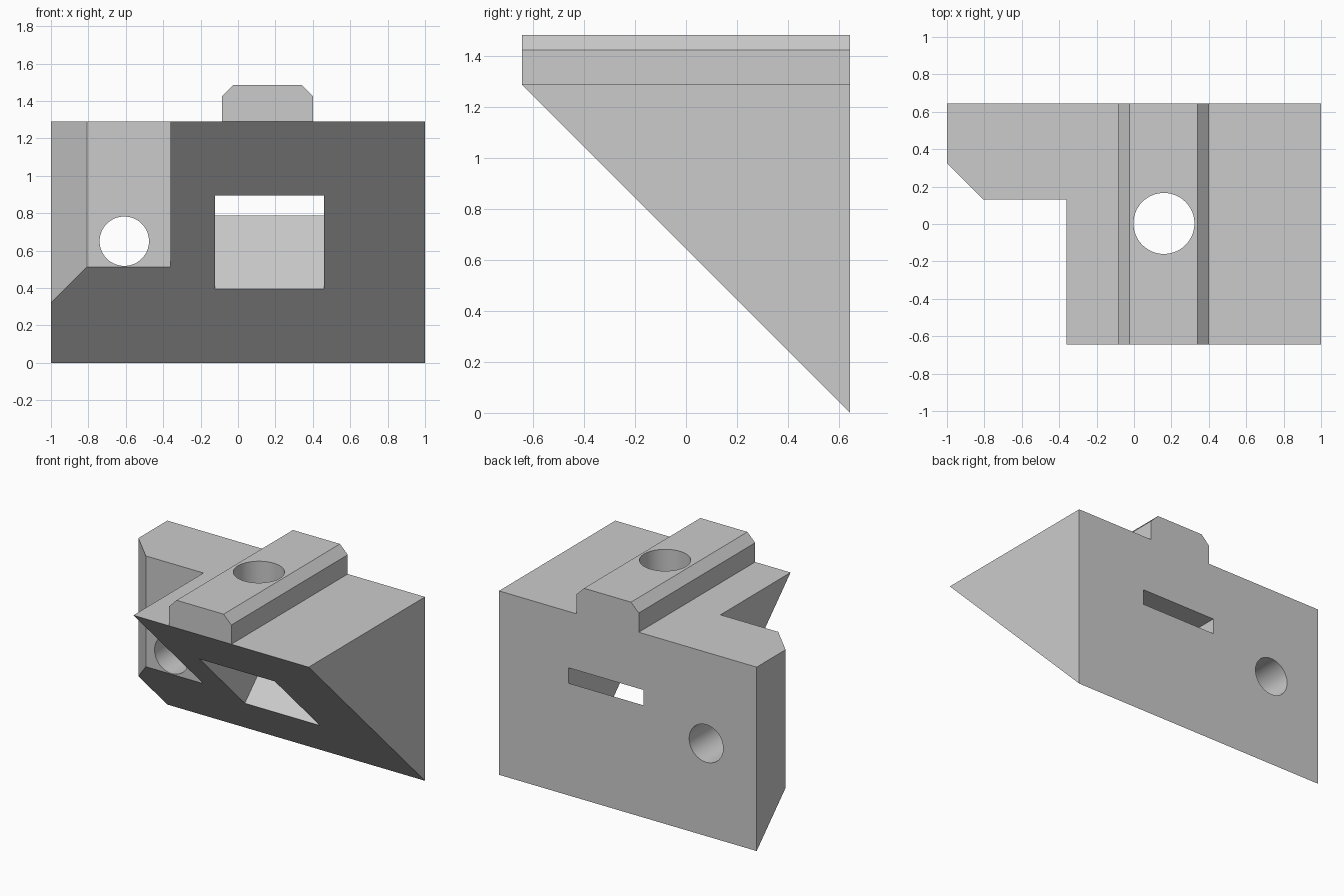
import bpy, bmesh
from mathutils import Vector, Matrix

cube = bpy.data.objects.get("Cube")
if cube:
    bpy.data.objects.remove(cube, do_unlink=True)

H = 1.29       # height of the wedge
D = H / 2      # half its depth

grey = bpy.data.materials.new("plain grey")
grey.use_nodes = True
colour = (0.6, 0.6, 0.6, 1)
grey.diffuse_color = colour
grey.node_tree.nodes["Principled BSDF"].inputs["Base Color"].default_value = colour


def finish(name, bm):
    bmesh.ops.recalc_face_normals(bm, faces=bm.faces)
    mesh = bpy.data.meshes.new(name)
    bm.to_mesh(mesh)
    bm.free()
    mesh.materials.append(grey)
    ob = bpy.data.objects.new(name, mesh)
    bpy.context.collection.objects.link(ob)
    return ob


def prism(name, outline, axis, start, end):
    """Extrude a 2D outline along the given axis."""
    bm = bmesh.new()

    def place(a, b):
        p = [a, b]
        p.insert(axis, start)
        return p

    face = bm.faces.new([bm.verts.new(place(a, b)) for a, b in outline])
    out = bmesh.ops.extrude_face_region(bm, geom=[face])
    shift = Vector((0, 0, 0))
    shift[axis] = end - start
    moved = [g for g in out["geom"] if isinstance(g, bmesh.types.BMVert)]
    bmesh.ops.translate(bm, verts=moved, vec=shift)
    return finish(name, bm)


def rod(name, radius, length, centre, turn=0):
    bm = bmesh.new()
    bmesh.ops.create_cone(bm, cap_ends=True, segments=64, radius1=radius,
                          radius2=radius, depth=length,
                          matrix=Matrix.Translation(centre) @ Matrix.Rotation(turn, 4, "X"))
    return finish(name, bm)


def combine(target, tool, operation):
    tool.hide_render = True
    mod = target.modifiers.new(tool.name, "BOOLEAN")
    mod.operation = operation
    mod.solver = "EXACT"
    mod.object = tool
    bpy.context.view_layer.objects.active = target
    bpy.ops.object.modifier_apply(modifier=mod.name)
    bpy.data.objects.remove(tool, do_unlink=True)


# Wedge body with a sloping underside
body = prism("wedge_bracket", [(D, 0), (D, H), (-D, H)], 0, -1, 1)

# Chamfered rail along the top
rail = prism("top_rail", [(-0.085, H), (0.4, H), (0.4, 1.425), (0.34, 1.485),
                          (-0.025, 1.485), (-0.085, 1.425)], 1, -D, D)
combine(body, rail, "UNION")

# Corner notch with an angled end
combine(body, prism("corner_notch", [(-0.36, -1), (-0.36, 0.132), (-0.808, 0.132),
                                     (-1.1, 0.424), (-1.1, -1)], 2, -1, 2), "DIFFERENCE")

# Slot with a ramp floor, narrowing towards the back
combine(body, prism("ramp_slot", [(0.15, 0.292), (0.753, 0.895), (-0.7, 0.895),
                                  (-0.7, 0.292)], 0, -0.123, 0.46), "DIFFERENCE")

# Screw hole from the rail down into the slot, and one through the back plate
combine(body, rod("rail_hole", 0.163, 1, (0.16, 0.003, 1.2)), "DIFFERENCE")
combine(body, rod("plate_hole", 0.132, 2, (-0.608, 0.5, 0.65), 1.570796), "DIFFERENCE")

bpy.ops.object.select_all(action="DESELECT")
body.select_set(True)
bpy.context.view_layer.objects.active = body
bpy.ops.object.shade_smooth_by_angle()
